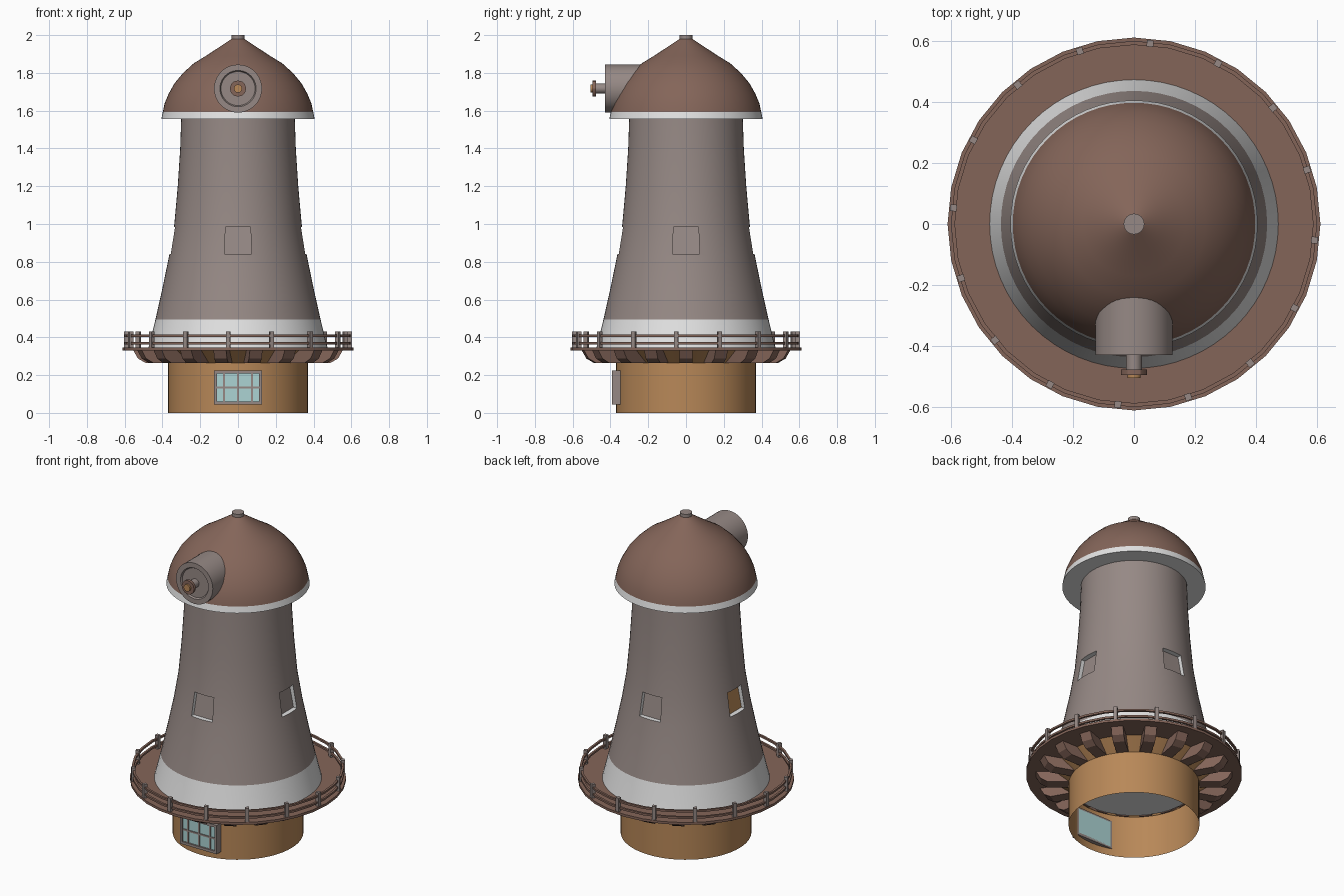
import bpy, bmesh, math
from mathutils import Matrix, Vector

if "Cube" in bpy.data.objects:
    bpy.data.objects.remove(bpy.data.objects["Cube"])


def mat(name, rgb):
    m = bpy.data.materials.new(name)
    lin = [((c / 255 + 0.055) / 1.055) ** 2.4 for c in rgb]
    m.diffuse_color = (*lin, 1)
    m.use_nodes = True
    m.node_tree.nodes["Principled BSDF"].inputs["Base Color"].default_value = m.diffuse_color
    return m


BROWN = mat("red_brown", (132, 101, 89))
GREY = mat("warm_grey", (150, 137, 133))
OCHRE = mat("ochre", (184, 136, 88))
WHITE = mat("white", (226, 226, 226))
GLASS = mat("pale_glass", (172, 212, 212))


def finish(name, bm, mats, smooth=True, recalc=True):
    if recalc:
        bmesh.ops.recalc_face_normals(bm, faces=bm.faces)
    me = bpy.data.meshes.new(name)
    bm.to_mesh(me)
    bm.free()
    for m in mats:
        me.materials.append(m)
    if smooth:
        me.shade_smooth()
        me.set_sharp_from_angle(angle=math.radians(30))
    ob = bpy.data.objects.new(name, me)
    bpy.context.collection.objects.link(ob)
    return ob


def lathe(name, profile, mats, n=64, idx=None, xf=None, closed=False):
    """Spin (radius, height) points about z; idx gives a material per band."""
    bm = bmesh.new()
    rings = []
    for r, z in profile:
        if r == 0:
            rings.append([bm.verts.new((0, 0, z))] * n)
        else:
            rings.append([bm.verts.new((r * math.cos(t), r * math.sin(t), z))
                          for t in (2 * math.pi * i / n for i in range(n))])
    pairs = list(zip(rings, rings[1:]))
    if closed:
        pairs.append((rings[-1], rings[0]))
    for k, (a, b) in enumerate(pairs):
        for i in range(n):
            j = (i + 1) % n
            vs = list(dict.fromkeys((a[i], a[j], b[j], b[i])))
            f = bm.faces.new(vs)
            f.material_index = idx[k] if idx else 0
    if xf:
        bm.transform(xf)
    return finish(name, bm, mats)


def add_box(bm, lo, hi, xf=None):
    c = [(a + b) / 2 for a, b in zip(lo, hi)]
    s = [b - a for a, b in zip(lo, hi)]
    m = Matrix.Translation(c) @ Matrix.Diagonal((*s, 1))
    bmesh.ops.create_cube(bm, size=1, matrix=(xf @ m) if xf else m)


def spin(deg):
    return Matrix.Rotation(math.radians(deg), 4, 'Z')


# Base wall, flaring out under the gallery
lathe("base_wall", [(0.37, 0), (0.37, 0.265), (0.455, 0.335)], [OCHRE])

# Tower with white skirt
tower = lathe("tower",
              [(0, 0.27), (0.36, 0.27), (0.36, 0.335), (0.475, 0.34), (0.437, 0.495),
               (0.40, 0.66), (0.365, 0.83), (0.337, 1.0), (0.319, 1.2),
               (0.306, 1.4), (0.30, 1.58), (0, 1.58)],
              [GREY, WHITE, OCHRE], idx=[1, 1, 1, 1] + [0] * 7)

# Recessed tower windows on four sides: white reveals, coloured back panel
bm = bmesh.new()
for k, panel in enumerate((0, 0, 0, 2)):     # front, right, back, left
    x = spin(90 * k)
    rows = []
    for y0, y1, z, w in ((-0.333, -0.5, 0.842, 0.072), (-0.308, -0.5, 0.985, 0.066)):
        rows.append([bm.verts.new(x @ Vector(p)) for p in
                     ((-w, y0, z), (w, y0, z), (w, y1, z), (-w, y1, z))])
    a, b = rows
    for f in (a, b):
        bm.faces.new(f).material_index = 1
    for i in range(4):
        j = (i + 1) % 4
        f = bm.faces.new((a[i], a[j], b[j], b[i]))
        f.material_index = panel if i == 0 else 1
cutter = finish("window_cutter", bm, [GREY, WHITE, OCHRE], smooth=False)
cutter.hide_render = True
mod = tower.modifiers.new("windows", 'BOOLEAN')
mod.operation = 'DIFFERENCE'
mod.solver = 'EXACT'
mod.object = cutter
dg = bpy.context.evaluated_depsgraph_get()
dg.update()
cut = bpy.data.meshes.new_from_object(tower.evaluated_get(dg))
tower.modifiers.clear()
tower.data = cut
cut.shade_smooth()
cut.set_sharp_from_angle(angle=math.radians(30))
bpy.data.objects.remove(cutter)

# Gallery deck and its brackets
lathe("gallery_deck", [(0.44, 0.33), (0.612, 0.33), (0.612, 0.345), (0.44, 0.345)],
      [BROWN], n=32, closed=True)
bm = bmesh.new()
side = [(0.36, 0.265), (0.49, 0.265), (0.53, 0.288), (0.555, 0.332), (0.36, 0.332)]
for k in range(18):
    x = spin(20 * k)
    l, r = ([bm.verts.new(x @ Vector((p, s * 0.034, z))) for p, z in side] for s in (-1, 1))
    bm.faces.new(l)
    bm.faces.new(r)
    for i in range(5):
        j = (i + 1) % 5
        bm.faces.new((l[i], l[j], r[j], r[i]))
finish("gallery_brackets", bm, [BROWN], smooth=False)

# Railing
bm = bmesh.new()
for k in range(16):
    add_box(bm, (0.584, -0.011, 0.34), (0.606, 0.011, 0.43), spin(-5.1 + 22.5 * k))
finish("railing_posts", bm, [GREY], smooth=False)
for name, z in (("lower_rail", 0.368), ("upper_rail", 0.408)):
    lathe(name, [(0.588, z - 0.006), (0.601, z - 0.006), (0.601, z + 0.006), (0.588, z + 0.006)],
          [BROWN], n=32, closed=True)

# Base window: glass block, frame and glazing bars
bm = bmesh.new()
add_box(bm, (-0.115, -0.382, 0.055), (0.115, -0.345, 0.215))
finish("window_glass", bm, [GLASS], smooth=False)
bm = bmesh.new()
for s in (-1, 1):
    add_box(bm, (s * 0.119 - 0.008, -0.392, 0.045), (s * 0.119 + 0.008, -0.345, 0.225))
    zc = 0.135 + 0.082 * s
    add_box(bm, (-0.112, -0.392, zc - 0.008), (0.112, -0.345, zc + 0.008))
finish("window_frame", bm, [GREY], smooth=False)
bm = bmesh.new()
for x in (-0.075, 0, 0.075):
    add_box(bm, (x - 0.005, -0.388, 0.055), (x + 0.005, -0.38, 0.215))
add_box(bm, (-0.112, -0.387, 0.13), (0.112, -0.38, 0.14))
finish("glazing_bars", bm, [GREY], smooth=False)

# Cap: white rim, brown dome, finial
lathe("cap_dome",
      [(0, 1.556), (0.406, 1.556), (0.398, 1.594), (0.388, 1.64), (0.367, 1.69),
       (0.336, 1.745), (0.29, 1.80), (0.235, 1.85), (0.17, 1.89), (0.10, 1.936),
       (0.034, 1.98), (0, 1.98)],
      [BROWN, WHITE], idx=[1, 1] + [0] * 9)
lathe("cap_finial", [(0, 1.97), (0.034, 1.97), (0.034, 2.0), (0, 2.0)], [GREY], n=24)

# Sail shaft housing, facing the front
face = Matrix.Translation((0, 0, 1.717)) @ Matrix.Rotation(math.radians(90), 4, 'X')
lathe("shaft_housing", [(0, 0.2), (0.127, 0.2), (0.127, 0.43), (0.096, 0.43),
                        (0.09, 0.42), (0, 0.42)], [GREY], n=40, xf=face)
lathe("sail_shaft", [(0, 0.41), (0.026, 0.41), (0.026, 0.48), (0, 0.48)],
      [GREY], n=20, xf=face)
lathe("shaft_hub", [(0, 0.477), (0.043, 0.477), (0.043, 0.495), (0, 0.495)],
      [BROWN], n=12, xf=face)
lathe("shaft_tip", [(0, 0.49), (0.022, 0.49), (0.022, 0.506), (0, 0.506)],
      [OCHRE], n=12, xf=face)
